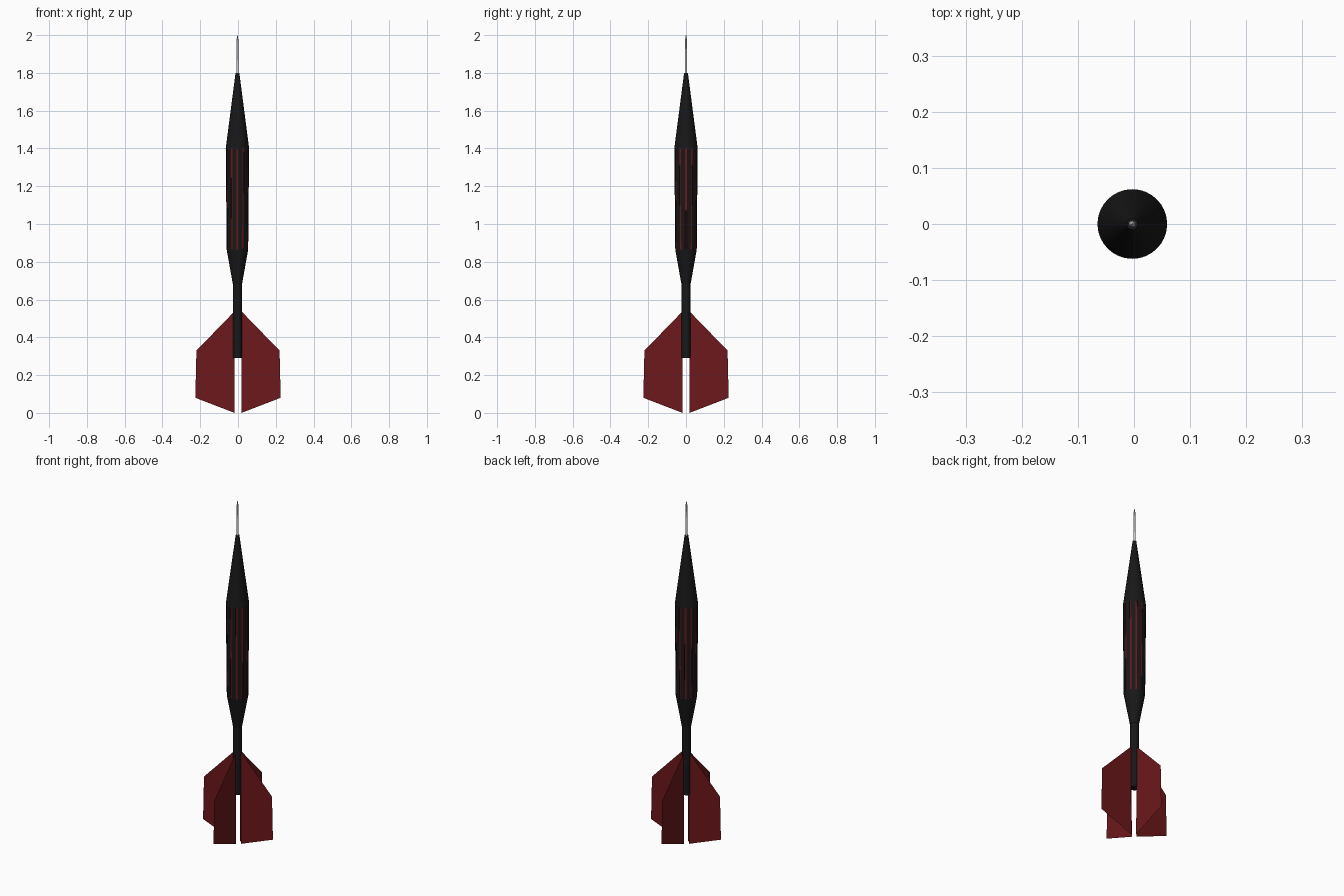
import bpy, bmesh
from math import sin, cos, pi, radians

if "Cube" in bpy.data.objects:
    bpy.data.objects.remove(bpy.data.objects["Cube"])

CX, CY = -0.003, 0.0   # axis of the dart body


def material(name, rgb):
    m = bpy.data.materials.new(name)
    m.diffuse_color = (*rgb, 1)
    m.use_nodes = True
    m.node_tree.nodes["Principled BSDF"].inputs["Base Color"].default_value = m.diffuse_color
    return m


black = material("black", (0.009, 0.009, 0.01))
red = material("dark_red", (0.15, 0.009, 0.011))


def finish(bm, name, mats, smooth=True):
    bmesh.ops.recalc_face_normals(bm, faces=bm.faces)
    me = bpy.data.meshes.new(name)
    bm.to_mesh(me)
    bm.free()
    ob = bpy.data.objects.new(name, me)
    bpy.context.collection.objects.link(ob)
    for m in mats:
        me.materials.append(m)
    if smooth:
        bpy.ops.object.select_all(action='DESELECT')
        bpy.context.view_layer.objects.active = ob
        ob.select_set(True)
        bpy.ops.object.shade_smooth_by_angle(angle=radians(30))
    return ob


def lathe(name, profile, mats, n=32):
    """Closed solid of revolution from (radius, z) points."""
    bm = bmesh.new()
    rings = [[bm.verts.new((CX + r * cos(2 * pi * i / n), CY + r * sin(2 * pi * i / n), z))
              for i in range(n)] for r, z in profile]
    for a, b in zip(rings, rings[1:]):
        for i in range(n):
            j = (i + 1) % n
            bm.faces.new((a[i], a[j], b[j], b[i]))
    bm.faces.new(rings[0])
    bm.faces.new(rings[-1])
    return finish(bm, name, mats)


# steel point
lathe("point", [(0.006, 1.78), (0.005, 1.975), (0.0008, 2.0)], [], 16)
# tapered nose, tail taper and shaft
lathe("nose", [(0.062, 1.40), (0.010, 1.80)], [black])
lathe("tail_taper", [(0.024, 0.68), (0.057, 0.865)], [black])
lathe("shaft", [(0.023, 0.29), (0.023, 0.69)], [black])

# barrel with twelve shallow red grooves
section = []   # (angle, recess)
for k in range(12):
    for deg, recess in ((-4, 0), (-4, 0.002), (4, 0.002), (4, 0), (15, 0)):
        section.append((radians(30 * k + deg), recess))
bm = bmesh.new()
low, high = [[bm.verts.new((CX + (r - d) * cos(a), CY + (r - d) * sin(a), z))
              for a, d in section] for r, z in ((0.057, 0.865), (0.062, 1.40))]
for i in range(len(section)):
    j = (i + 1) % len(section)
    f = bm.faces.new((low[i], low[j], high[j], high[i]))
    f.material_index = 1 if i % 5 == 1 else 0
bm.faces.new(low)
bm.faces.new(high)
finish(bm, "barrel", [black, red])

# four paper-thin flights
outline = [(0.021, 0.535), (0.22, 0.33), (0.226, 0.08), (0.018, 0.0)]
for k in range(4):
    a = k * pi / 2
    bm = bmesh.new()
    bm.faces.new([bm.verts.new((r * cos(a), r * sin(a), z)) for r, z in outline])
    finish(bm, f"flight_{k + 1}", [red], smooth=False)
